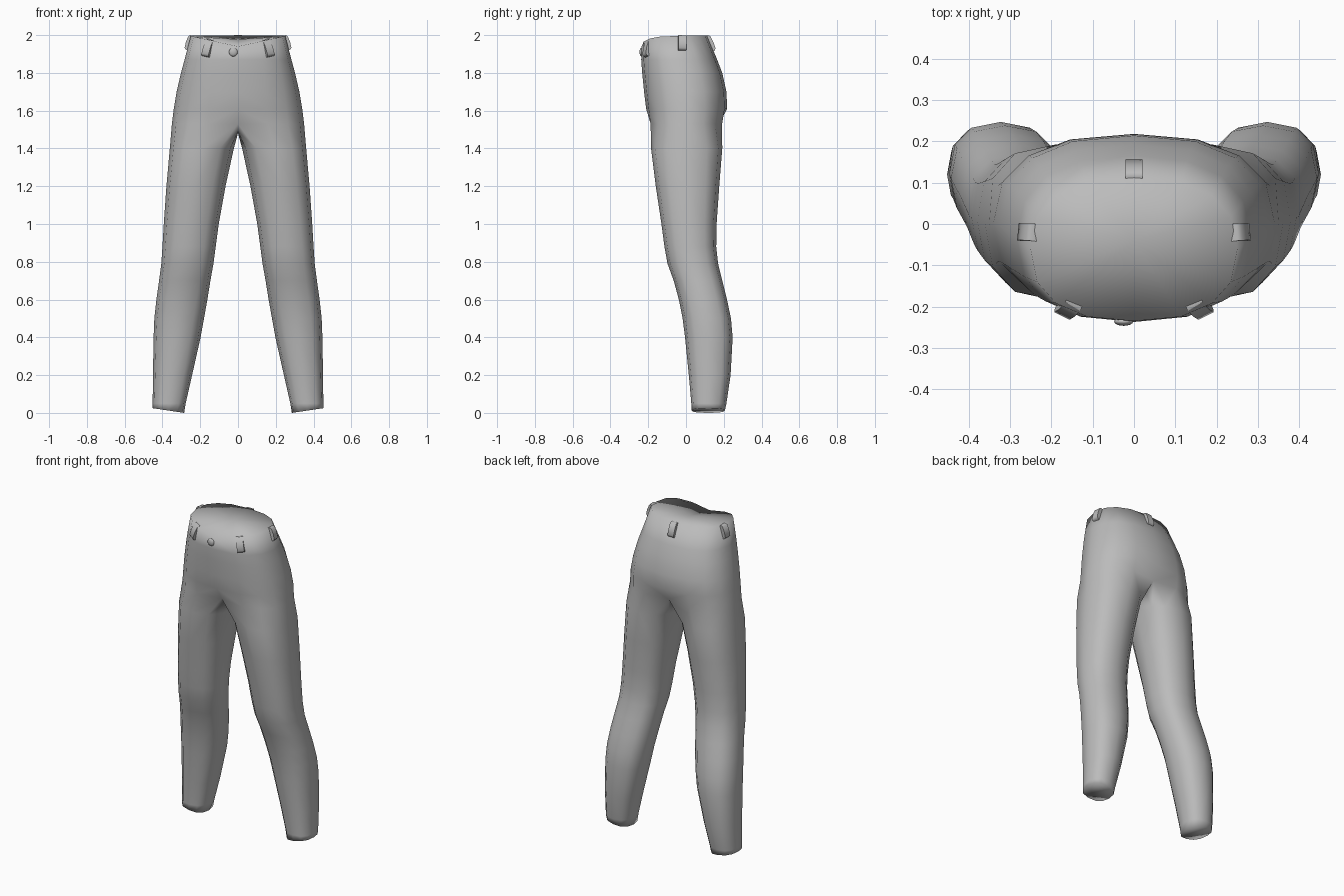
import bpy, bmesh, math
from mathutils import Vector, Matrix

cube = bpy.data.objects.get("Cube")
if cube:
    bpy.data.objects.remove(cube, do_unlink=True)

grey = bpy.data.materials.new("plain grey")
grey.use_nodes = True
COLOUR = (0.5, 0.5, 0.5, 1)
grey.diffuse_color = COLOUR
grey.node_tree.nodes["Principled BSDF"].inputs["Base Color"].default_value = COLOUR


def add_object(name, bm, smooth_angle=None):
    bmesh.ops.recalc_face_normals(bm, faces=bm.faces)
    mesh = bpy.data.meshes.new(name)
    bm.to_mesh(mesh)
    bm.free()
    mesh.materials.append(grey)
    obj = bpy.data.objects.new(name, mesh)
    bpy.context.collection.objects.link(obj)
    bpy.ops.object.select_all(action='DESELECT')
    obj.select_set(True)
    bpy.context.view_layer.objects.active = obj
    if smooth_angle is None:
        bpy.ops.object.shade_smooth()
    else:
        bpy.ops.object.shade_smooth_by_angle(angle=math.radians(smooth_angle))
    return obj


def oval(deg, x0, x1, y0, y1, power=0.82):
    """Point on a slightly squared oval filling the given box."""
    c, s = math.cos(math.radians(deg)), math.sin(math.radians(deg))
    px = math.copysign(abs(c) ** power, c)
    py = math.copysign(abs(s) ** power, s)
    return (x0 + x1) / 2 + (x1 - x0) / 2 * px, (y0 + y1) / 2 + (y1 - y0) / 2 * py


# Half of the trousers, mirrored across x = 0
bm = bmesh.new()


def hip_ring(z, w, y0, y1, rim=False):
    ring = []
    for k in range(9):
        x, y = oval(-90 + 22.5 * k, -w, w, y0, y1)
        x = 0 if k in (0, 8) else x
        if rim:  # waistband dips towards the front
            z = min(2.0, 1.94 + 0.22 * x) if k < 5 else 1.998
        ring.append(bm.verts.new((x, y, z)))
    return ring


def bridge(a, b, closed):
    n = len(a)
    for i in range(n if closed else n - 1):
        j = (i + 1) % n
        bm.faces.new((a[i], a[j], b[j], b[i]))


# Waist and hips: z, half width, front y, back y
hips = [(1.87, 0.283, -0.237, 0.165), (1.80, 0.302, -0.232, 0.192),
        (1.70, 0.325, -0.222, 0.214), (1.61, 0.340, -0.211, 0.218),
        (1.53, 0.350, -0.200, 0.204)]
rim = hip_ring(2.0, 0.25, -0.235, 0.112, rim=True)
prev = rim
for row in hips:
    ring = hip_ring(*row)
    bridge(prev, ring, False)
    prev = ring

# Closed top, slightly sunken in the middle
hub = bm.verts.new((0, -0.04, 1.978))
for a, b in zip(rim, rim[1:]):
    bm.faces.new((a, b, hub))

# Crotch: the hip ring closes along the centre line to start each leg
prev[0].co.y, prev[8].co.y = -0.165, 0.175
prev += [bm.verts.new((0, y, z)) for y, z in ((0.10, 1.495), (0.01, 1.48), (-0.09, 1.49))]

# Leg: z, inner x, outer x, front y, back y
leg = [(1.40, 0.022, 0.361, -0.185, 0.192), (1.20, 0.066, 0.379, -0.160, 0.176),
       (1.00, 0.102, 0.393, -0.130, 0.162), (0.88, 0.118, 0.400, -0.114, 0.160),
       (0.79, 0.130, 0.406, -0.098, 0.170), (0.70, 0.146, 0.418, -0.065, 0.192),
       (0.60, 0.162, 0.432, -0.038, 0.217), (0.50, 0.180, 0.443, -0.018, 0.238),
       (0.40, 0.198, 0.447, -0.005, 0.247), (0.20, 0.243, 0.450, 0.015, 0.236),
       (0.05, 0.277, 0.452, 0.028, 0.214), (0.00, 0.285, 0.452, 0.030, 0.206)]
for z, *box in leg:
    ring = []
    for k in range(12):
        x, y = oval(-120 + 30 * k, *box)
        tilt = 0.025 * (x - 0.285) / 0.167 if z == 0 else 0
        ring.append(bm.verts.new((x, y, z + tilt)))
    bridge(prev, ring, True)
    prev = ring
bm.faces.new(prev)  # hem

# Mirror the half and weld the seam
bmesh.ops.mirror(bm, geom=bm.verts[:] + bm.edges[:] + bm.faces[:],
                 axis='X', merge_dist=0.0005)
add_object("trousers", bm)


# Belt loops: small bowed strips lying on the waistband
def belt_loop(name, top, bottom, outward):
    top, bottom = Vector(top), Vector(bottom)
    up = (top - bottom).normalized()
    side = up.cross(Vector(outward)).normalized()
    out = side.cross(up)
    half = (top - bottom).length / 2
    mid = (top + bottom) / 2
    bm = bmesh.new()
    rows = []
    for t, lift in ((-1, 0.004), (-0.8, 0.014), (0, 0.017), (0.8, 0.014), (1, 0.004)):
        base = mid + up * half * t
        rows.append([bm.verts.new(base + side * s * 0.021 + out * d)
                     for s, d in ((-1, -0.012), (-1, lift), (1, lift), (1, -0.012))])
    for a, b in zip(rows, rows[1:]):
        bridge_rows = [(a[i], a[(i + 1) % 4], b[(i + 1) % 4], b[i]) for i in range(4)]
        for f in bridge_rows:
            bm.faces.new(f)
    bm.faces.new(rows[0])
    bm.faces.new(rows[-1])
    add_object(name, bm, 50)


for label, s in (("left", 1), ("right", -1)):
    belt_loop(f"front_belt_loop_{label}", (s * 0.145, -0.192, 1.975),
              (s * 0.172, -0.212, 1.888), (s * 0.5, -1, 0))
    belt_loop(f"side_belt_loop_{label}", (s * 0.245, -0.02, 1.998),
              (s * 0.270, -0.02, 1.920), (s, 0.1, 0))
belt_loop("back_belt_loop", (0, 0.112, 1.998), (0, 0.147, 1.915), (0, 1, 0))

# Button on the front of the waistband
bm = bmesh.new()
bmesh.ops.create_uvsphere(bm, u_segments=16, v_segments=8, radius=0.023)
bmesh.ops.transform(bm, verts=bm.verts, matrix=Matrix.Translation((-0.025, -0.236, 1.91))
                    @ Matrix.Diagonal((1, 0.45, 1, 1)))
add_object("waist_button", bm)
